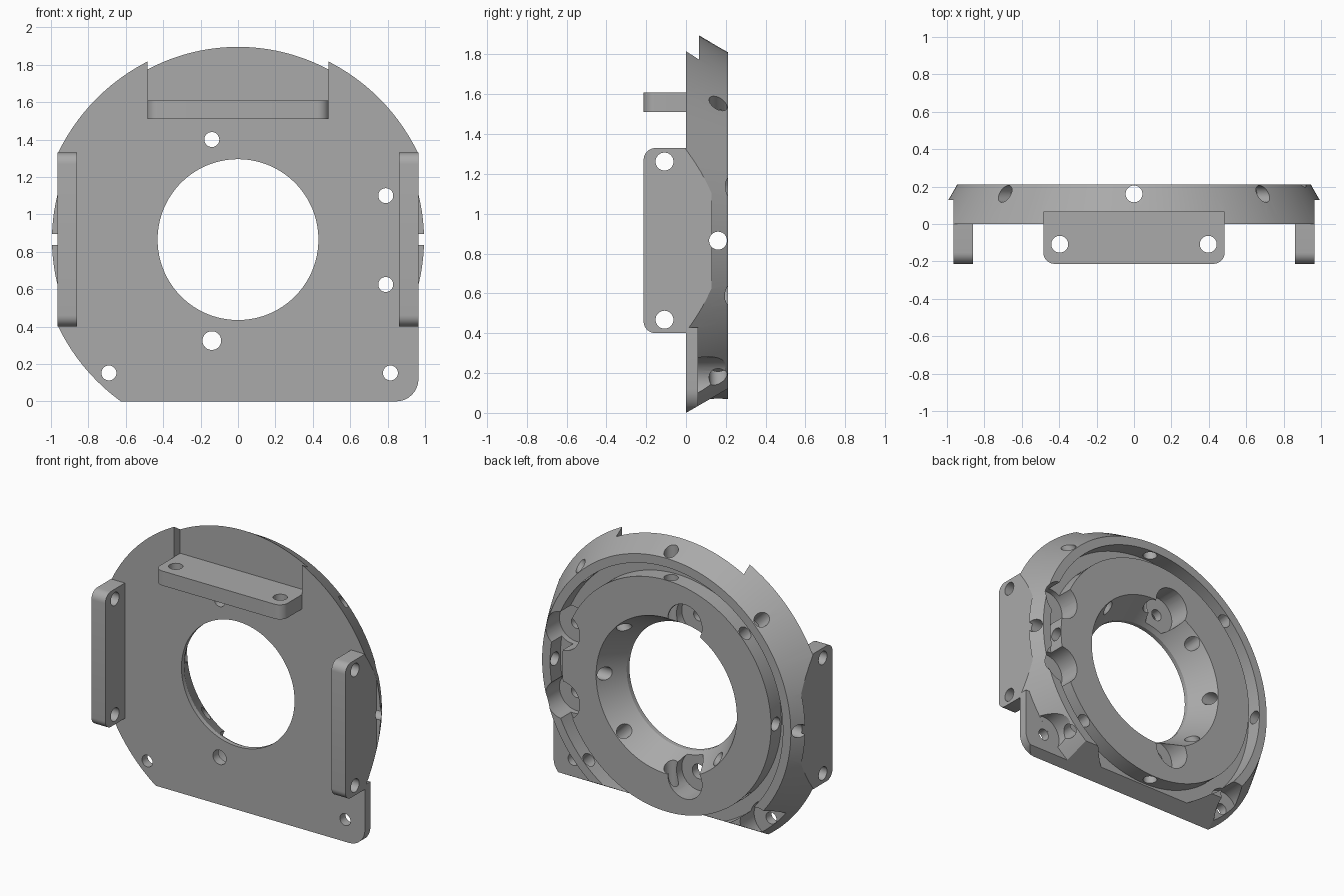
import bpy, bmesh, math
from mathutils import Matrix, Vector

cube = bpy.data.objects.get("Cube")
if cube:
    bpy.data.objects.remove(cube, do_unlink=True)

CENTER = Vector((0, 0, 0.865))   # axis of the ring
BACK = 0.212                     # rear face
SIDE = 0.965                     # side flats
SLOPE = math.tan(math.radians(30))

grey = bpy.data.materials.new("plain grey")
grey.use_nodes = True
grey.diffuse_color = (0.4, 0.4, 0.4, 1)
grey.node_tree.nodes["Principled BSDF"].inputs["Base Color"].default_value = (0.4, 0.4, 0.4, 1)


def finish(bm, name):
    bmesh.ops.recalc_face_normals(bm, faces=bm.faces[:])
    mesh = bpy.data.meshes.new(name)
    bm.to_mesh(mesh)
    bm.free()
    mesh.materials.append(grey)
    ob = bpy.data.objects.new(name, mesh)
    bpy.context.scene.collection.objects.link(ob)
    return ob


def revolve(name, profile):
    """Turn a closed (radius, y) profile around the ring axis."""
    bm = bmesh.new()
    vs = [bm.verts.new((r, y, CENTER.z)) for r, y in profile]
    es = [bm.edges.new((v, vs[i - 1])) for i, v in enumerate(vs)]
    bmesh.ops.spin(bm, geom=vs + es, cent=CENTER, axis=(0, 1, 0),
                   angle=math.tau, steps=128, use_duplicate=False)
    bmesh.ops.remove_doubles(bm, verts=bm.verts[:], dist=1e-5)
    return finish(bm, name)


def prism(name, points, axis, lo, hi):
    """Extrude a 2D outline along axis 0, 1 or 2."""
    bm = bmesh.new()

    def place(p, d):
        c = list(p)
        c.insert(axis, d)
        return c
    face = bm.faces.new([bm.verts.new(place(p, lo)) for p in points])
    out = bmesh.ops.extrude_face_region(bm, geom=[face])
    move = Vector(place((0, 0), hi - lo))
    bmesh.ops.translate(bm, vec=move, verts=[g for g in out["geom"] if isinstance(g, bmesh.types.BMVert)])
    return finish(bm, name)


def rounded(corners):
    """Outline from (a, b, radius) right-angled corners."""
    pts = []
    for i, (a, b, r) in enumerate(corners):
        p = Vector((a, b))
        if not r:
            pts.append(p)
            continue
        u = (Vector(corners[i - 1][:2]) - p).normalized() * r
        v = (Vector(corners[(i + 1) % len(corners)][:2]) - p).normalized() * r
        for k in range(9):
            t = k / 8 * math.pi / 2
            pts.append(p + u * (1 - math.sin(t)) + v * (1 - math.cos(t)))
    return pts


def rod(start, end, radius):
    """Cylinder cutter between two points."""
    a, b = Vector(start), Vector(end)
    rot = (b - a).to_track_quat("Z", "Y").to_matrix().to_4x4()
    bm = bmesh.new()
    bmesh.ops.create_cone(bm, cap_ends=True, segments=40, radius1=radius, radius2=radius,
                          depth=(b - a).length, matrix=Matrix.Translation((a + b) / 2) @ rot)
    ob = finish(bm, "cutter")
    ob.hide_render = True
    return ob


def combine(targets, tool, operation="DIFFERENCE"):
    for ob in targets:
        mod = ob.modifiers.new("cut", "BOOLEAN")
        mod.operation, mod.solver, mod.object = operation, "EXACT", tool
        bpy.context.view_layer.objects.active = ob
        bpy.ops.object.modifier_apply(modifier=mod.name)
    bpy.data.objects.remove(tool, do_unlink=True)


def box(x0, x1, y0, y1, z0, z1):
    return prism("cutter", [(x0, y0), (x1, y0), (x1, y1), (x0, y1)], 2, z0, z1)


# Tapered body with a rear groove, and the disc inside that groove
floor = 0.1
throat = 0.43 + (floor - 0.03) * SLOPE
body = revolve("tapered_body", [(0.43, 0), (1.068, 0), (1.068 - BACK * SLOPE, BACK), (0.885, BACK),
                                (0.885, floor), (throat, floor), (0.43, 0.03)])
disc = revolve("rear_disc", [(throat, floor), (0.795, floor), (0.795, BACK),
                             (0.43 + (BACK - 0.03) * SLOPE, BACK)])

# Flats on both sides and the notch at the top
for x0, x1 in ((SIDE, 1.3), (-1.3, -SIDE)):
    combine([body], box(x0, x1, -0.3, 0.127, -0.5, 2.2))
combine([body], box(-0.485, 0.485, -0.3, 0.065, 1.61, 2.2))

# Square lower corner with one rounded edge, then the sloping base
corner = rounded([(0.4, -0.0, 0), (SIDE, -0.0, 0.12), (SIDE, 0.43, 0), (0.4, 0.43, 0)])
combine([body], prism("corner_plate", corner, 1, 0, 0.06), "UNION")
wedge = [(-0.1, -0.1 * SLOPE), (0.4, 0.4 * SLOPE), (0.4, -0.6), (-0.1, -0.6)]
combine([body], prism("cutter", wedge, 0, -1.5, 1.5))

# Screw holes with wide counterbores from the rear
screws = [(-0.14, 0.325, 0.05), (-0.14, 1.4, 0.04), (0.79, 1.1, 0.04),
          (0.79, 0.625, 0.04), (-0.69, 0.152, 0.04), (0.815, 0.152, 0.04)]
for x, z, r in screws:
    combine([body, disc], rod((x, 0.0601, z), (x, 0.4, z), 0.13))
    combine([body], rod((x, -0.2, z), (x, 0.3, z), r))

# Eight radial holes
for k in range(8):
    d = Vector((math.cos(k * math.pi / 4), 0, math.sin(k * math.pi / 4)))
    base = CENTER + Vector((0, 0.161, 0))
    combine([body, disc], rod(base + d * 0.3, base + d * 1.3, 0.045))

# Side brackets
parts = [body, disc]
side_outline = rounded([(-0.213, 0.4, 0.06), (0, 0.4, 0), (0, 1.33, 0), (-0.213, 1.33, 0.06)])
for name, x0, x1 in (("left_bracket", 0.86, SIDE), ("right_bracket", -SIDE, -0.86)):
    bracket = prism(name, side_outline, 0, x0, x1)
    for z in (0.468, 1.262):
        combine([bracket], rod((x0 - 0.1, -0.108, z), (x1 + 0.1, -0.108, z), 0.045))
    parts.append(bracket)

# Top bracket
top_outline = rounded([(-0.485, -0.213, 0.06), (0.485, -0.213, 0.06), (0.485, 0, 0), (-0.485, 0, 0)])
bracket = prism("top_bracket", top_outline, 2, 1.51, 1.61)
for x in (-0.397, 0.397):
    combine([bracket], rod((x, -0.108, 1.4), (x, -0.108, 1.7), 0.045))
parts.append(bracket)

# Smooth curved walls, keep edges sharp
bpy.ops.object.select_all(action="DESELECT")
for ob in parts:
    ob.select_set(True)
bpy.context.view_layer.objects.active = body
bpy.ops.object.shade_smooth_by_angle(angle=math.radians(22))
